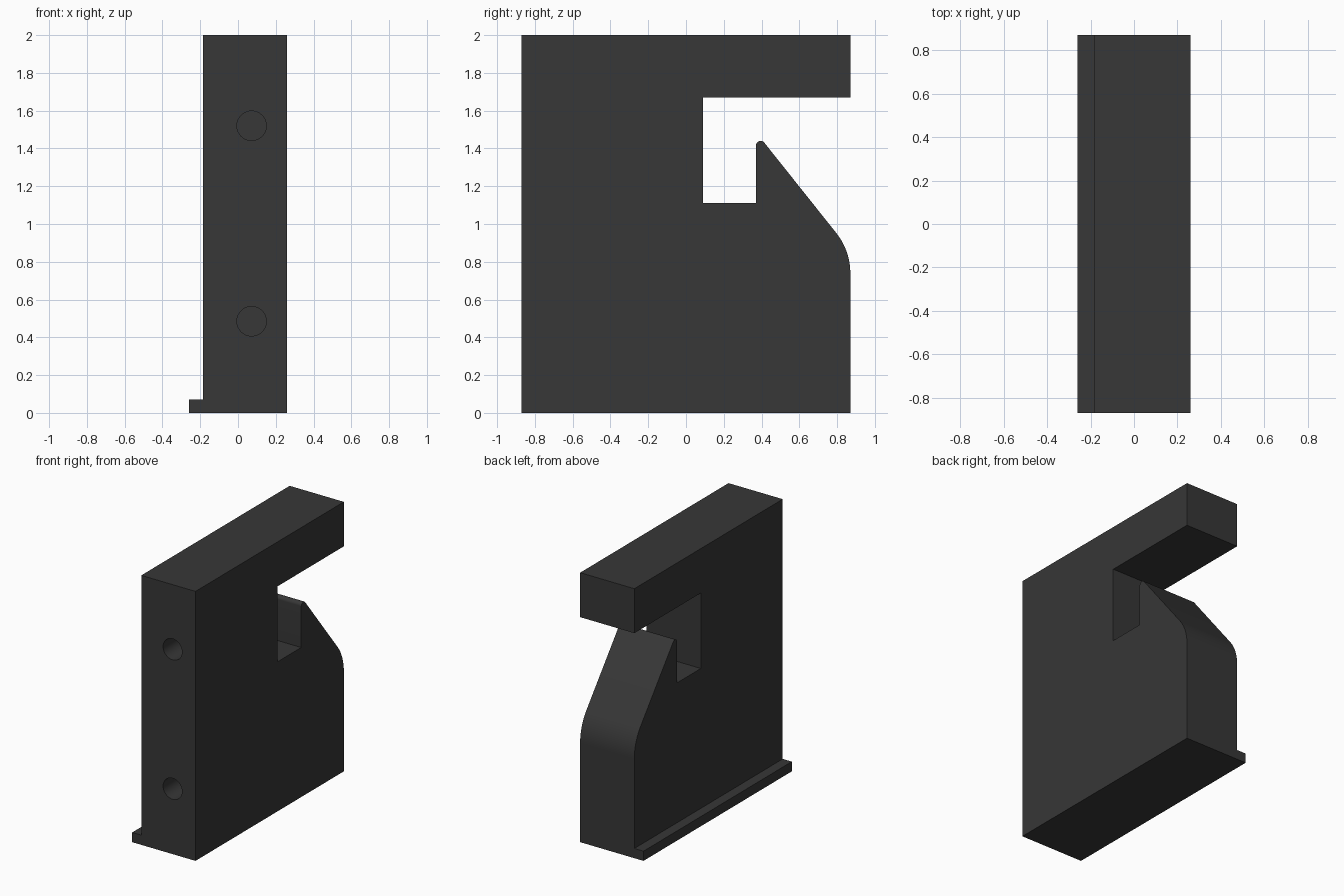
import bpy, bmesh, math
from mathutils import Matrix

if "Cube" in bpy.data.objects:
    bpy.data.objects.remove(bpy.data.objects["Cube"])

dark = bpy.data.materials.new("dark_grey")
dark.diffuse_color = (0.038, 0.038, 0.038, 1)
dark.use_nodes = True
dark.node_tree.nodes["Principled BSDF"].inputs["Base Color"].default_value = dark.diffuse_color


def arc(cy, cz, r, a0, a1, n):
    """Points on an arc in the y-z plane, angles in degrees."""
    angles = [math.radians(a0 + (a1 - a0) * i / n) for i in range(n + 1)]
    return [(cy + r * math.cos(a), cz + r * math.sin(a)) for a in angles]


def extrude_x(name, profile, x0, x1):
    """Solid made by sweeping a y-z profile from x0 to x1."""
    bm = bmesh.new()
    face = bm.faces.new([bm.verts.new((x0, y, z)) for y, z in profile])
    new = bmesh.ops.extrude_face_region(bm, geom=[face])["geom"]
    verts = [v for v in new if isinstance(v, bmesh.types.BMVert)]
    bmesh.ops.translate(bm, verts=verts, vec=(x1 - x0, 0, 0))
    bmesh.ops.recalc_face_normals(bm, faces=bm.faces)
    mesh = bpy.data.meshes.new(name)
    bm.to_mesh(mesh)
    bm.free()
    mesh.materials.append(dark)
    obj = bpy.data.objects.new(name, mesh)
    bpy.context.collection.objects.link(obj)
    return obj


# Main plate: top arm, square slot, pointed hook with rounded tip and shoulder
slope = 38.4
profile = [(-0.87, 0), (0.87, 0)]
profile += arc(0.53, 0.74, 0.34, 0, slope, 16)
profile += arc(0.395, 1.415, 0.025, slope, 180, 12)
profile += [(0.37, 1.11), (0.09, 1.11), (0.09, 1.67), (0.87, 1.67), (0.87, 2), (-0.87, 2)]
body = extrude_x("hook_plate", profile, -0.185, 0.26)

# Thin flange along the bottom of the left side
extrude_x("bottom_flange", [(-0.87, 0), (0.87, 0), (0.87, 0.072), (-0.87, 0.072)], -0.26, -0.185)

# Two blind mounting holes in the front edge
bm = bmesh.new()
for z in (0.485, 1.52):
    bmesh.ops.create_cone(bm, cap_ends=True, segments=40, radius1=0.078, radius2=0.078, depth=0.8,
                          matrix=Matrix.Translation((0.072, -0.87, z)) @ Matrix.Rotation(math.pi / 2, 4, 'X'))
mesh = bpy.data.meshes.new("hole_cutter")
bm.to_mesh(mesh)
bm.free()
mesh.materials.append(dark)
cutter = bpy.data.objects.new("hole_cutter", mesh)
bpy.context.collection.objects.link(cutter)
cutter.hide_render = True

bpy.context.view_layer.objects.active = body
body.select_set(True)
cut = body.modifiers.new("holes", 'BOOLEAN')
cut.operation = 'DIFFERENCE'
cut.solver = 'EXACT'
cut.object = cutter
bpy.ops.object.modifier_apply(modifier=cut.name)
bpy.data.objects.remove(cutter)

bpy.ops.object.shade_smooth_by_angle(angle=math.radians(25))
